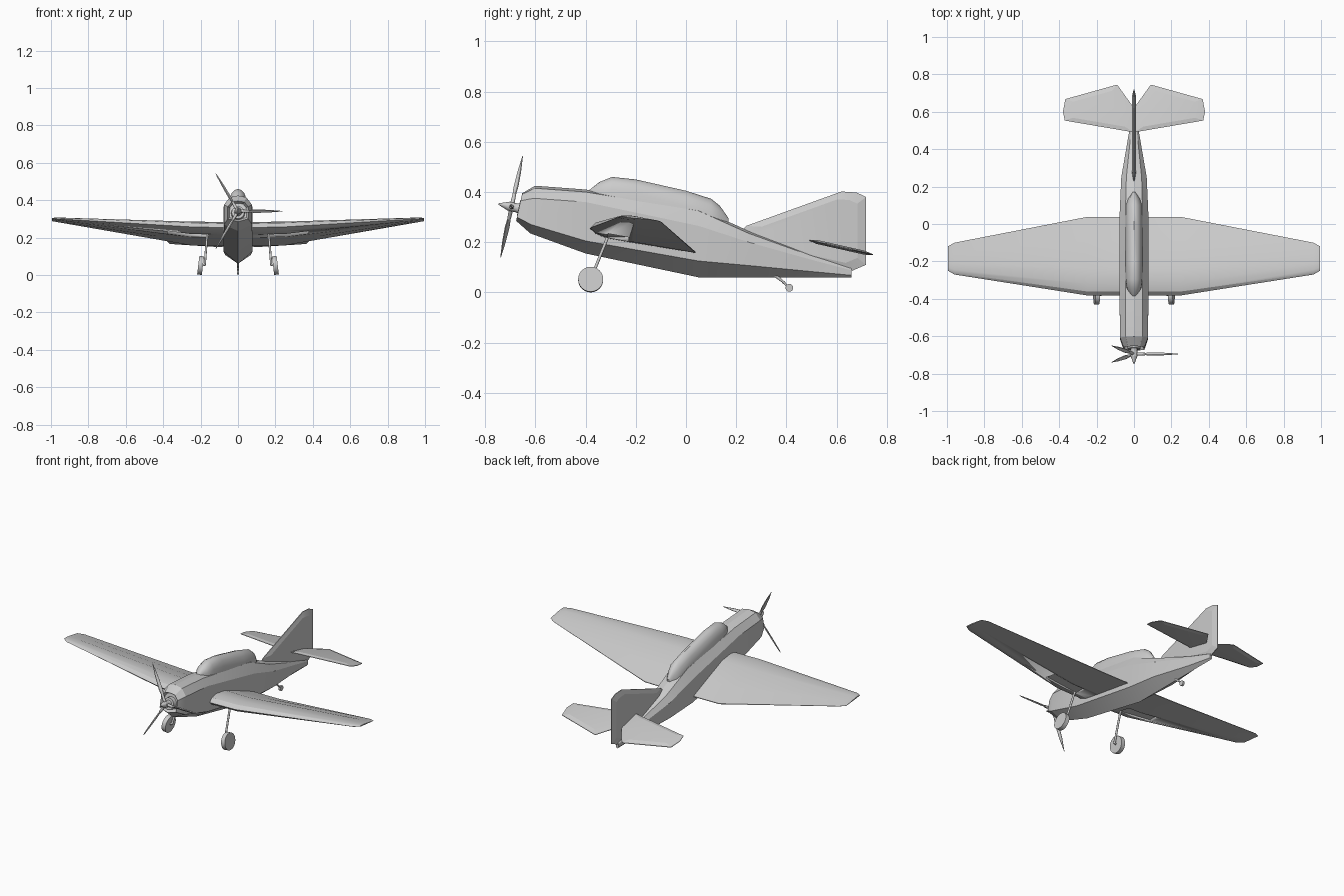
import bpy, bmesh, math
from mathutils import Matrix, Vector

cube = bpy.data.objects.get("Cube")
if cube:
    bpy.data.objects.remove(cube, do_unlink=True)

grey = bpy.data.materials.new("airframe grey")
grey.use_nodes = True
COLOUR = (0.6, 0.6, 0.6, 1)
grey.diffuse_color = COLOUR
grey.node_tree.nodes["Principled BSDF"].inputs["Base Color"].default_value = COLOUR


def finish(name, bm, angle=25):
    bmesh.ops.recalc_face_normals(bm, faces=bm.faces)
    mesh = bpy.data.meshes.new(name)
    bm.to_mesh(mesh)
    bm.free()
    mesh.materials.append(grey)
    obj = bpy.data.objects.new(name, mesh)
    bpy.context.collection.objects.link(obj)
    bpy.ops.object.select_all(action='DESELECT')
    obj.select_set(True)
    bpy.context.view_layer.objects.active = obj
    bpy.ops.object.shade_smooth_by_angle(angle=math.radians(angle))
    return obj


def loft(name, rings, angle=25, recess=None):
    """Skin closed rings of points and cap both ends."""
    bm = bmesh.new()
    rows = [[bm.verts.new(p) for p in ring] for ring in rings]
    n = len(rows[0])
    for a, b in zip(rows, rows[1:]):
        for i in range(n):
            bm.faces.new((a[i], a[(i + 1) % n], b[(i + 1) % n], b[i]))
    front = bm.faces.new(rows[0])
    bm.faces.new(rows[-1])
    if recess:
        bmesh.ops.recalc_face_normals(bm, faces=bm.faces)
        bmesh.ops.inset_region(bm, faces=[front], thickness=recess)
        bmesh.ops.translate(bm, verts=front.verts, vec=(0, recess * 2, 0))
    return finish(name, bm, angle)


def leaf(name, outline, half, place, inner=0.75, matrix=None):
    """Thin surface with sharp rims; place maps (u, v, thickness) to space."""
    cu = sum(p[0] for p in outline) / len(outline)
    cv = sum(p[1] for p in outline) / len(outline)
    rings = []
    for scale, t in ((inner, -half), (1, -half * 0.2), (1, half * 0.2), (inner, half)):
        ring = [Vector(place(cu + (u - cu) * scale, cv + (v - cv) * scale, t)) for u, v in outline]
        rings.append([matrix @ p for p in ring] if matrix else ring)
    return loft(name, rings, 12)


def rod(name, start, end, r1, r2, sides=12):
    start, end = Vector(start), Vector(end)
    axis = end - start
    bm = bmesh.new()
    bmesh.ops.create_cone(bm, cap_ends=True, segments=sides, radius1=r1, radius2=r2, depth=axis.length)
    spin = axis.to_track_quat('Z', 'Y').to_matrix().to_4x4()
    bm.transform(Matrix.Translation((start + end) / 2) @ spin)
    return finish(name, bm, 40)


# Fuselage: y, half width, keel, chine, shoulder, upper edge, top, front slant
stations = [
    (-0.665, 0.055, 0.285, 0.30, 0.365, 0.39, 0.395, 0.22),
    (-0.61, 0.075, 0.235, 0.27, 0.375, 0.415, 0.425, 0.1),
    (-0.40, 0.077, 0.155, 0.205, 0.36, 0.40, 0.41, 0),
    (0.05, 0.077, 0.06, 0.125, 0.265, 0.325, 0.335, 0),
    (0.25, 0.068, 0.06, 0.107, 0.20, 0.235, 0.245, 0),
    (0.50, 0.025, 0.06, 0.083, 0.13, 0.145, 0.15, 0),
    (0.66, 0.008, 0.06, 0.068, 0.088, 0.095, 0.10, 0),
]
rings = []
for y, w, keel, chine, shoulder, upper, top, slant in stations:
    half = [(w, chine), (w, shoulder), (w * 0.6, upper)]
    ring = [(0, keel)] + half + [(0, top)] + [(-x, z) for x, z in reversed(half)]
    rings.append([(x, y + (z - 0.34) * slant, z) for x, z in ring])
loft("fuselage", rings, 20, recess=0.012)

# Canopy: y, half width, base, top
rings = []
for y, w, base, top in [(-0.385, 0.012, 0.385, 0.408), (-0.345, 0.04, 0.375, 0.44),
                        (-0.295, 0.047, 0.36, 0.46), (-0.2, 0.049, 0.34, 0.45),
                        (0, 0.049, 0.28, 0.405), (0.1, 0.046, 0.25, 0.373),
                        (0.135, 0.034, 0.24, 0.345), (0.17, 0.01, 0.23, 0.295)]:
    arc = [math.pi * i / 8 for i in range(9)]
    rings.append([(w * math.cos(a), y, base + (top - base) * math.sin(a) ** 0.7 if 0 < i < 8 else base)
                  for i, a in enumerate(arc)])
loft("canopy", rings, 35)

# Wing: x, leading y, leading z, trailing y, trailing z, thickness scale
half_wing = [(0.0, -0.382, 0.252, 0.038, 0.158, 1), (0.25, -0.382, 0.257, 0.038, 0.16, 0.95),
             (0.96, -0.27, 0.300, -0.10, 0.282, 0.22), (0.995, -0.25, 0.303, -0.12, 0.288, 0.1)]
section = [(0, 0), (0.05, 0.027), (0.15, 0.045), (0.35, 0.052), (0.7, 0.026), (1, 0.002),
           (1, -0.002), (0.7, -0.01), (0.4, -0.018), (0.15, -0.023), (0.05, -0.015)]
rings = []
for side, part in ((-1, half_wing[:0:-1]), (1, half_wing)):
    for x, ly, lz, ty, tz, thick in part:
        rings.append([(side * x, ly + (ty - ly) * t, lz + (tz - lz) * t + d * thick) for t, d in section])
wing = loft("wing", rings, 25)

# Wheel bays cut into the wing underside
for side in (-1, 1):
    bm = bmesh.new()
    bmesh.ops.create_cube(bm, size=1, matrix=Matrix.Translation((side * 0.27, -0.27, 0.19))
                          @ Matrix.Rotation(-side * 0.11, 4, 'Y') @ Matrix.Diagonal((0.22, 0.08, 0.085, 1)))
    cutter = finish("bay_cutter", bm)
    cutter.hide_render = True
    cut = wing.modifiers.new("bay", 'BOOLEAN')
    cut.object = cutter
    cut.operation = 'DIFFERENCE'
    bpy.context.view_layer.objects.active = wing
    bpy.ops.object.modifier_apply(modifier="bay")
    bpy.data.objects.remove(cutter, do_unlink=True)

# Tail fin and tailplanes
leaf("fin_and_rudder", [(0.24, 0.265), (0.62, 0.402), (0.68, 0.398), (0.718, 0.38), (0.718, 0.11),
                        (0.66, 0.085), (0.5, 0.12), (0.2, 0.22)], 0.011, lambda u, v, t: (t, u, v), 0.8)
for side, label in ((-1, "right"), (1, "left")):
    leaf(label + "_tailplane", [(0, 0.49), (0.37, 0.553), (0.38, 0.60), (0.367, 0.668),
                                (0.09, 0.745), (0.0, 0.62)], 0.008,
         lambda u, v, t: (side * u, v, 0.208 - (v - 0.49) * 0.225 + t))

# Landing gear
for side, label in ((-1, "right"), (1, "left")):
    hub = Vector((side * 0.2, -0.38, 0.051))
    lean = Vector((0.0125, 0, side * 0.0015))
    rod(label + "_wheel", hub - lean, hub + lean, 0.05, 0.05, 24)
    rod(label + "_axle", hub, (side * 0.178, -0.38, 0.055), 0.006, 0.006)
    rod(label + "_gear_leg", (side * 0.178, -0.38, 0.052), (side * 0.162, -0.30, 0.25), 0.006, 0.006)
rod("tail_wheel", (-0.006, 0.412, 0.018), (0.006, 0.412, 0.018), 0.0155, 0.0155, 16)
rod("tail_wheel_leg", (0, 0.355, 0.068), (0, 0.395, 0.036), 0.007, 0.004)
rod("tail_wheel_fork", (0, 0.385, 0.042), (0, 0.412, 0.018), 0.004, 0.004)

# Engine and propeller on the raised thrust line
frame = Matrix.Translation((0, -0.695, 0.341)) @ Matrix.Rotation(-0.215, 4, 'X')


def on_shaft(name, y1, y2, r1, r2, sides=16):
    return rod(name, frame @ Vector((0, y1, 0)), frame @ Vector((0, y2, 0)), r1, r2, sides)


on_shaft("engine_face", 0.06, 0.028, 0.038, 0.034)
on_shaft("gearbox", 0.05, 0.012, 0.026, 0.016)
on_shaft("propeller_hub", 0.016, -0.014, 0.018, 0.018)
on_shaft("spinner", -0.012, -0.053, 0.018, 0.003)
for i in range(3):
    turn = frame @ Matrix.Rotation(-i * math.tau / 3, 4, 'Y')
    rod("blade_root_%d" % i, turn @ Vector((0.008, 0, 0)), turn @ Vector((0.058, 0, 0)), 0.009, 0.007)
    leaf("propeller_blade_%d" % i, [(0.03, -0.006), (0.09, -0.011), (0.17, -0.008), (0.238, -0.001),
                                    (0.238, 0.001), (0.17, 0.008), (0.09, 0.011), (0.03, 0.006)],
         0.003, lambda u, v, t: (u, t, v), 0.85, turn @ Matrix.Rotation(0.9, 4, 'X'))
